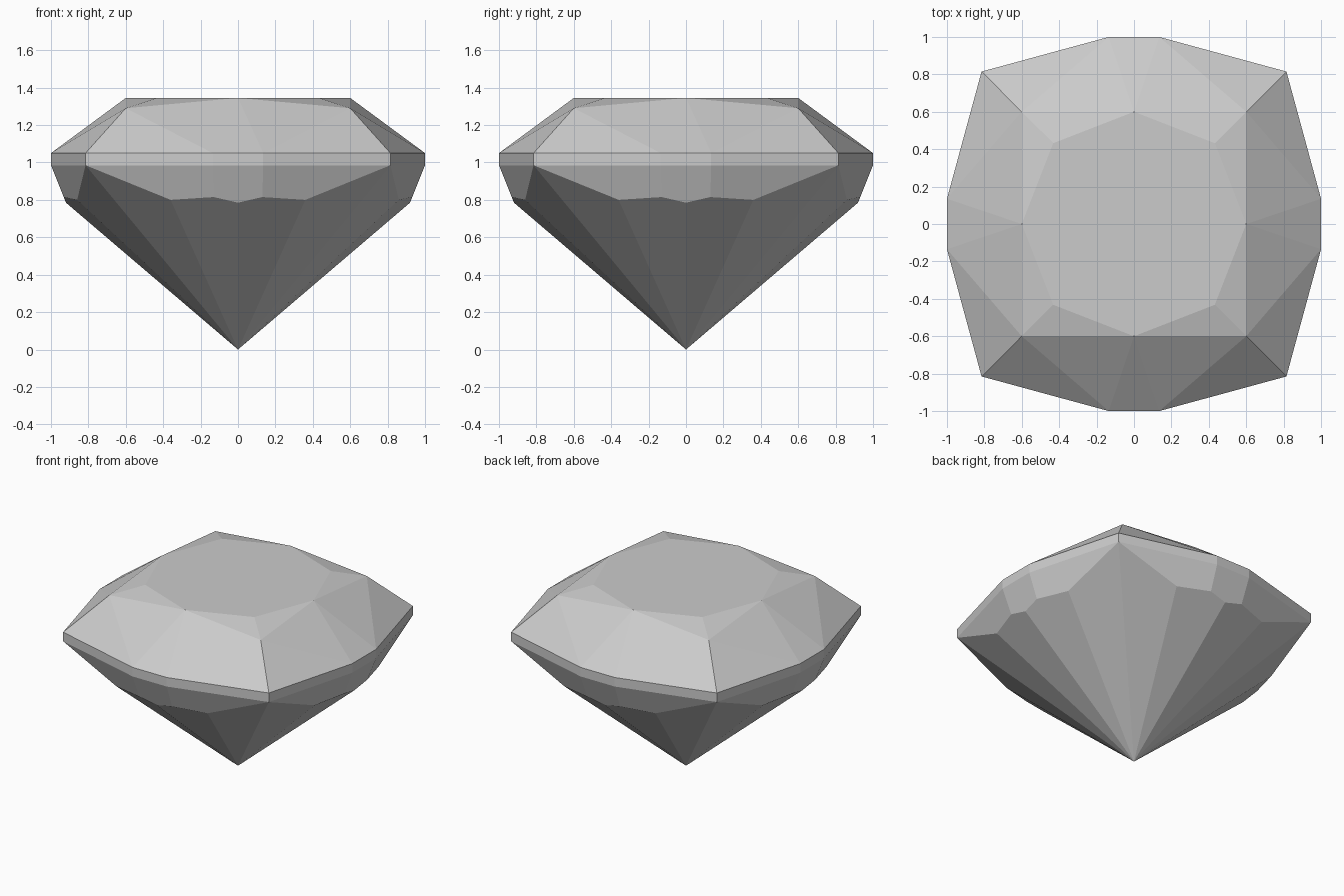
import bpy
import bmesh
from math import pi
from mathutils import Matrix, Vector

cube = bpy.data.objects.get("Cube")
if cube:
    bpy.data.objects.remove(cube, do_unlink=True)

# Stone material
stone = bpy.data.materials.new("pale grey stone")
stone.use_nodes = True
colour = (0.6, 0.6, 0.6, 1)
stone.diffuse_color = colour
stone.node_tree.nodes["Principled BSDF"].inputs["Base Color"].default_value = colour

# Facet corners of the right half of the front quarter
P = {
    "table_mid": (0, -0.6, 1.345),
    "table_corner": (0.432, -0.432, 1.345),
    "crown_corner": (0.6, -0.6, 1.29),
    "rim_mid": (0.135, -1, 1.05),
    "rim_corner": (0.815, -0.815, 1.05),
    "girdle_mid": (0.135, -1, 0.985),
    "girdle_corner": (0.815, -0.815, 0.985),
    "low_mid": (0, -0.92, 0.785),
    "low_side": (0.13, -0.932, 0.815),
    "low_outer": (0.36, -0.86, 0.8),
    "tip": (0, 0, 0),
}

# Facets that exist on both halves of each quarter
PAIRED = [
    ("table_mid", "table_corner", "crown_corner"),
    ("table_mid", "crown_corner", "rim_mid"),
    ("crown_corner", "rim_corner", "rim_mid"),
    ("rim_mid", "rim_corner", "girdle_corner", "girdle_mid"),
    ("girdle_mid", "girdle_corner", "low_outer", "low_side"),
    ("low_mid", "low_side", "low_outer", "tip"),
    ("girdle_corner", "tip", "low_outer"),
]

# Facets that straddle the middle of each quarter; "-" marks the mirrored corner
CENTRAL = [
    ("table_mid", "rim_mid", "-rim_mid"),
    ("rim_mid", "-rim_mid", "-girdle_mid", "girdle_mid"),
    ("girdle_mid", "-girdle_mid", "-low_side", "low_mid", "low_side"),
]


def corner(name, mirrored=False):
    point = Vector(P[name.lstrip("-")])
    if mirrored or name.startswith("-"):
        point.x = -point.x
    return point


bm = bmesh.new()


def add_facet(points):
    bm.faces.new([bm.verts.new(p) for p in points])


# Crown, girdle and pavilion, repeated around the four sides
table = []
for quarter in range(4):
    turn = Matrix.Rotation(quarter * pi / 2, 3, "Z")
    for names in PAIRED:
        for mirrored in (False, True):
            add_facet([turn @ corner(n, mirrored) for n in names])
    for names in CENTRAL:
        add_facet([turn @ corner(n) for n in names])
    table += [turn @ corner("table_mid"), turn @ corner("table_corner")]

# Flat table on top
add_facet(table)

bmesh.ops.remove_doubles(bm, verts=bm.verts[:], dist=0.001)
bmesh.ops.recalc_face_normals(bm, faces=bm.faces[:])

mesh = bpy.data.meshes.new("cut_gem")
bm.to_mesh(mesh)
bm.free()
mesh.materials.append(stone)
gem = bpy.data.objects.new("cut_gem", mesh)
bpy.context.scene.collection.objects.link(gem)
